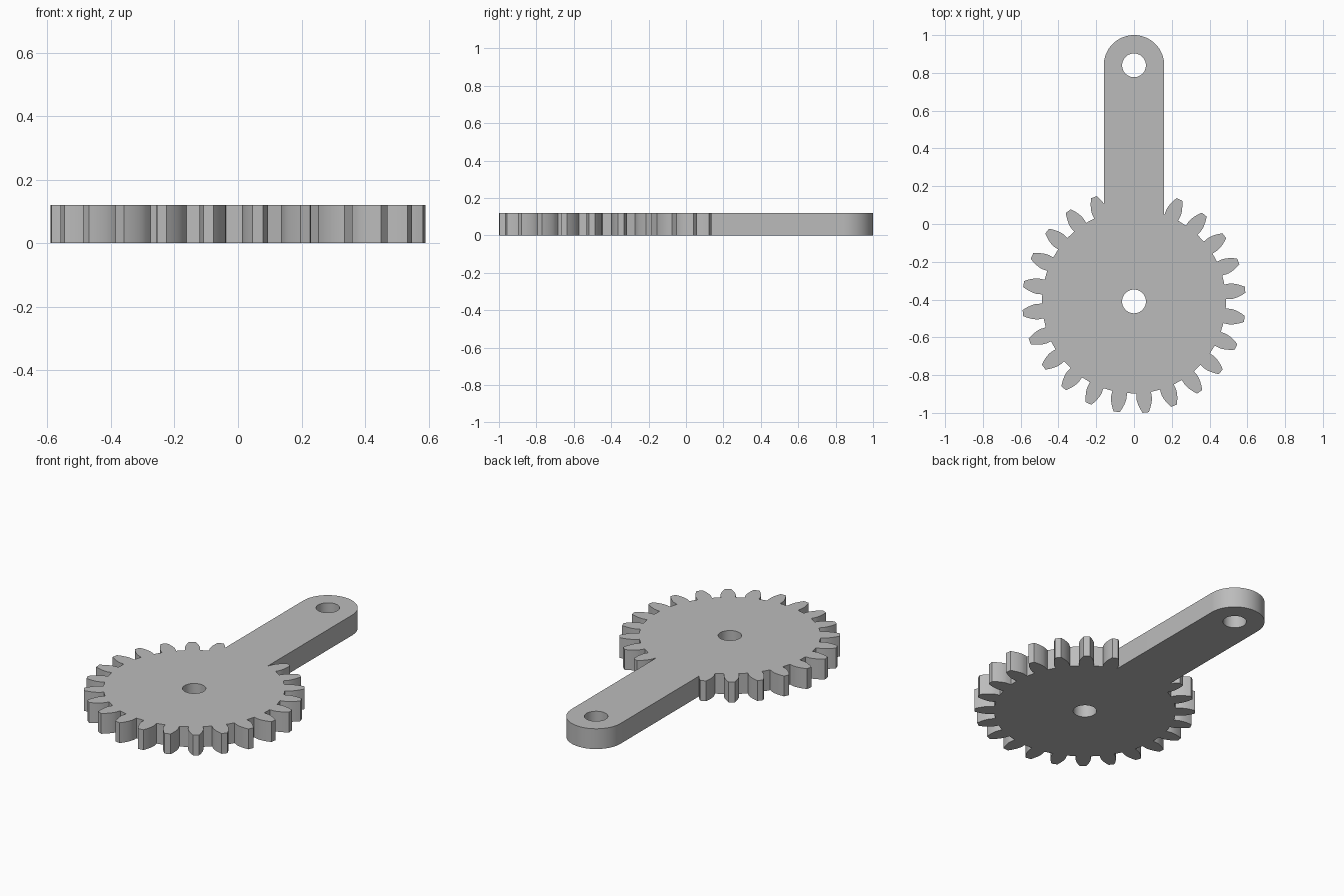
import bpy, bmesh
from math import sin, cos, tan, pi, radians, sqrt, acos
from mathutils import Vector

cube = bpy.data.objects.get("Cube")
if cube:
    bpy.data.objects.remove(cube)

TEETH, PHASE = 24, radians(6)
GEAR_Y, ARM_Y = -0.41, 0.84      # centres of the gear bore and the arm pin hole
MODULE = 0.0455
PITCH, TIP, ROOT = MODULE * 12, MODULE * 13, 0.487
PRESSURE = radians(20)
BASE = PITCH * cos(PRESSURE)
ARM_W, BORE, THICK = 0.16, 0.063, 0.12


def polar(r, a, cy):
    return Vector((r * cos(a), cy + r * sin(a)))


def involute(a):
    return tan(a) - a


def half_angle(r):
    """Half the angular width of a tooth at radius r."""
    a = acos(min(1, BASE / r))
    return pi / (2 * TEETH) + involute(PRESSURE) - involute(a)


# Gear outline: involute teeth, starting and ending beneath the arm
radii = [ROOT] + [BASE + (TIP - BASE) * i / 6 for i in range(7)]
gear = []
for t in range(TEETH):
    mid = PHASE + 2 * pi * (t + 6) / TEETH
    gear += [polar(r, mid - half_angle(r), GEAR_Y) for r in radii]
    gear += [polar(r, mid + half_angle(r), GEAR_Y) for r in reversed(radii)]


def under_arm(p):
    return abs(p.x) < ARM_W and p.y > GEAR_Y


# Join the gear to the arm: keep points outside the arm and cut at its edges
outline = []
for p, q in zip(gear, gear[1:] + gear[:1]):
    if not under_arm(p):
        outline.append(p)
    if under_arm(p) != under_arm(q):
        edge = ARM_W if p.x + q.x > 0 else -ARM_W
        outline.append(p.lerp(q, (edge - p.x) / (q.x - p.x)))

# Rounded arm end
outline += [polar(ARM_W, pi * i / 32, ARM_Y) for i in range(33)]


def circle(cy):
    return [polar(BORE, 2 * pi * i / 40, cy) for i in range(40)]


# Fill the plate around both holes and extrude it
bm = bmesh.new()
edges = []
for loop in (outline, circle(GEAR_Y), circle(ARM_Y)):
    vs = [bm.verts.new((p.x, p.y, 0)) for p in loop]
    edges += [bm.edges.new((a, b)) for a, b in zip(vs, vs[1:] + vs[:1])]
bmesh.ops.triangle_fill(bm, edges=edges, use_beauty=True, normal=(0, 0, 1))
top = bmesh.ops.extrude_face_region(bm, geom=bm.faces[:], use_keep_orig=True)
bmesh.ops.translate(bm, vec=(0, 0, THICK),
                    verts=[g for g in top["geom"] if isinstance(g, bmesh.types.BMVert)])
bmesh.ops.recalc_face_normals(bm, faces=bm.faces[:])
mesh = bpy.data.meshes.new("gear_lever")
bm.to_mesh(mesh)
bm.free()

# Plain grey material
grey = bpy.data.materials.new("plain_grey")
grey.use_nodes = True
colour = (0.5, 0.5, 0.5, 1)
grey.diffuse_color = colour
grey.node_tree.nodes["Principled BSDF"].inputs["Base Color"].default_value = colour
mesh.materials.append(grey)

obj = bpy.data.objects.new("gear_lever", mesh)
bpy.context.collection.objects.link(obj)
bpy.context.view_layer.objects.active = obj
obj.select_set(True)
bpy.ops.object.shade_smooth_by_angle(angle=radians(20))
